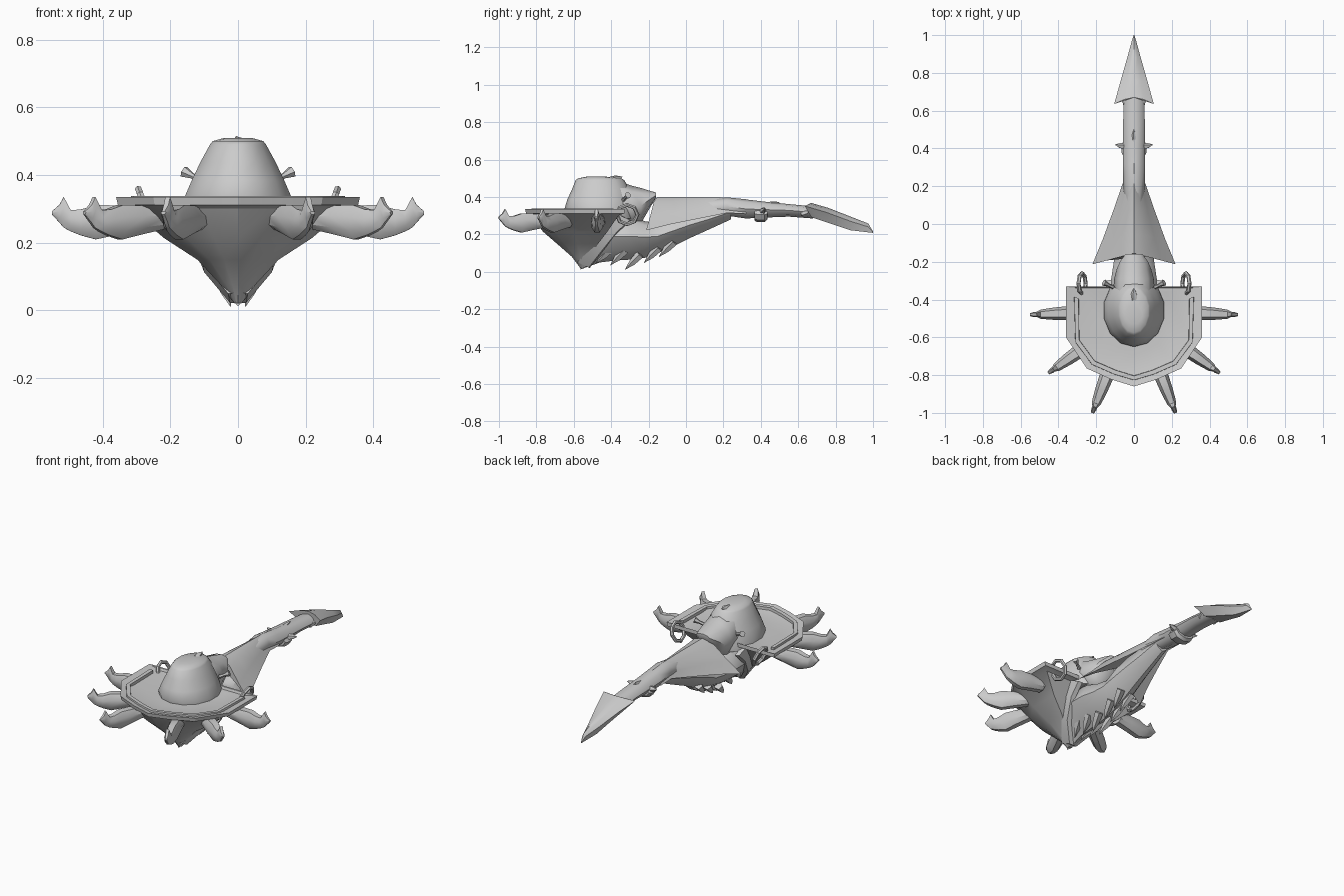
import bpy, bmesh, math
from mathutils import Vector, Matrix

if "Cube" in bpy.data.objects:
    bpy.data.objects.remove(bpy.data.objects["Cube"])

gray = bpy.data.materials.new("stone_gray")
gray.diffuse_color = (0.6, 0.6, 0.6, 1)
gray.use_nodes = True
gray.node_tree.nodes["Principled BSDF"].inputs["Base Color"].default_value = gray.diffuse_color


def loft(name, rings, cap=True, closed=True, angle=35, matrix=None):
    """Skin a list of equal-length point rings."""
    bm = bmesh.new()
    rows = [[bm.verts.new(p) for p in r] for r in rings]
    n = len(rows[0])
    for a, b in zip(rows, rows[1:]):
        for i in range(n if closed else n - 1):
            j = (i + 1) % n
            bm.faces.new((a[i], a[j], b[j], b[i]))
    if cap:
        bm.faces.new(rows[0][::-1])
        bm.faces.new(rows[-1])
    bmesh.ops.remove_doubles(bm, verts=bm.verts, dist=1e-4)
    bmesh.ops.recalc_face_normals(bm, faces=bm.faces)
    me = bpy.data.meshes.new(name)
    bm.to_mesh(me)
    bm.free()
    me.materials.append(gray)
    ob = bpy.data.objects.new(name, me)
    bpy.context.collection.objects.link(ob)
    if matrix:
        me.transform(matrix)
    bpy.ops.object.select_all(action='DESELECT')
    ob.select_set(True)
    bpy.context.view_layer.objects.active = ob
    bpy.ops.object.shade_smooth_by_angle(angle=math.radians(angle))
    return ob


def oval(y, hw, zt, zb, n=8):
    """Upright oval ring across the y axis."""
    c, h = (zt + zb) / 2, (zt - zb) / 2
    return [(hw * math.sin(2 * math.pi * i / n), y, c + h * math.cos(2 * math.pi * i / n)) for i in range(n)]


def tube(name, secs, n=8, **kw):
    return loft(name, [oval(*s, n=n) for s in secs], **kw)


def mirror(ob):
    m = ob.modifiers.new("mirror", 'MIRROR')
    m.use_mirror_merge = False


def spike(name, a, b, r, n=5, tip=0.001):
    """Tapered thorn from a to b, mirrored when off-centre."""
    a, b = Vector(a), Vector(b)
    rot = (b - a).to_track_quat('Z', 'Y').to_matrix().to_4x4()
    d = (b - a).length
    ring = lambda q, z: [(q * math.cos(2 * math.pi * i / n), q * math.sin(2 * math.pi * i / n), z) for i in range(n)]
    ob = loft(name, [ring(r, 0), ring(r * .8, d * .5), ring(tip, d)], matrix=Matrix.Translation(a) @ rot)
    if abs(a.x) > .001:
        mirror(ob)
    return ob


# Shield-shaped dish: outline in plan, t runs 0 (back) to 1 (front)
half = [(.36, 0), (.36, .51), (.25, .82), (.12, .93), (0, 1)]
outline = half + [(-x, t) for x, t in half[-2::-1]]


def layer(hw, yb, yf, z):
    return [(x / .36 * hw, yb + (yf - yb) * t, z) for x, t in outline]


loft("dish", [layer(.05, -.40, -.62, .314), layer(.17, -.36, -.69, .314),
              layer(.28, -.34, -.79, .318), layer(.345, -.335, -.845, .332),
              layer(.36, -.33, -.86, .335), layer(.355, -.33, -.855, .312),
              layer(.32, -.36, -.83, .302), layer(.22, -.42, -.765, .215),
              layer(.12, -.47, -.69, .15), layer(.055, -.51, -.61, .08),
              layer(.01, -.54, -.565, .02)], angle=28)

# Raised U-shaped ridge on the dish
ridge = [(.305, -.39), (.30, -.62), (.215, -.735), (.1, -.785), (0, -.815)]
ridge += [(-x, y) for x, y in ridge[-2::-1]]
rings = []
for x, y in ridge:
    d = (Vector((x, y)) - Vector((0, -.45))).normalized() * .014
    rings.append([(x + d.x * s, y + d.y * s, z) for s, z in ((-1, .305), (-.8, .337), (.8, .338), (1, .305))])
loft("dish_ridge", rings)


# Six hooked claws around the dish, boxy in section
def claw_ring(r, w, zt, zb):
    c = (zt + zb) / 2
    right = [(w * .55, r, zt), (w, r, c + (zt - c) * .3), (w * .9, r, c - (c - zb) * .5), (w * .4, r, zb)]
    return right + [(-x, y, z) for x, y, z in right[::-1]]


for i, (a, b) in enumerate([((.30, -.47), (.55, -.48)), ((.25, -.645), (.455, -.79)), ((.13, -.768), (.22, -1.0))]):
    d = Vector(b) - Vector(a)
    m = Matrix.Translation((a[0], a[1], 0)) @ Matrix.Rotation(math.atan2(d.y, d.x) - math.pi / 2, 4, 'Z')
    secs = [(-.03, .038, .30, .24), (.05, .037, .31, .225), (.12, .033, .312, .21), (.165, .028, .298, .222),
            (.195, .024, .297, .234), (.215, .014, .335, .245), (.228, .014, .312, .26), (.25, .008, .293, .284)]
    mirror(loft("claw_%d" % (i + 1), [claw_ring(*s) for s in secs], matrix=m))

# Domed head with pointed front
head = [(math.sin(a), -math.cos(a)) for a in [2 * math.pi * i / 14 for i in range(14)]]


def head_ring(hw, yf, yb, z):
    c, h = (yf + yb) / 2, (yb - yf) / 2
    return [(x * hw, c + y * h, z) for x, y in head]


loft("head_dome", [head_ring(.165, -.635, -.27, .285), head_ring(.162, -.65, -.27, .335),
                   head_ring(.140, -.635, -.28, .385), head_ring(.113, -.61, -.30, .44),
                   head_ring(.085, -.59, -.33, .49), head_ring(.077, -.575, -.345, .5),
                   head_ring(.045, -.53, -.43, .509)], angle=40)
tube("head_back", [(-.42, .08, .50, .28), (-.35, .11, .48, .25), (-.29, .105, .46, .24), (-.24, .092, .448, .26),
                   (-.2, .075, .435, .33), (-.16, .045, .424, .395)], angle=50)
spike("head_crest", (0, -.40, .49), (0, -.34, .508), .022)
spike("head_horn", (.11, -.335, .385), (.16, -.31, .41), .011, n=6, tip=.018)


# Keeled belly running back under the wing: narrow top, V-shaped bottom
def keel(y, hw, zt, zm, zb):
    right = [(0, y, zt), (hw * .7, y, zt - (zt - zm) * .25), (hw, y, zm), (hw * .62, y, zb + (zm - zb) * .42)]
    return right + [(0, y, zb)] + [(-x, b, z) for x, b, z in right[:0:-1]]


loft("belly", [keel(*s) for s in [
    (-.565, .008, .04, .026, .012), (-.53, .05, .16, .09, .025), (-.46, .105, .27, .17, .05),
    (-.38, .122, .31, .19, .06), (-.3, .122, .30, .19, .065), (-.22, .11, .27, .185, .075),
    (-.15, .10, .26, .19, .10), (-.08, .09, .31, .215, .13), (.02, .075, .35, .25, .18),
    (.12, .06, .36, .28, .225), (.24, .045, .37, .32, .28)]], angle=50)
# Diagonal jaw straps on the flanks
strap = [(.135, -.33, .29), (.128, -.40, .225), (.09, -.48, .125), (.014, -.55, .035)]
mirror(loft("flank_strap", [[(x - .015, y - .035, z + .02), (x + .015, y - .03, z + .015),
                             (x + .01, y + .03, z - .012), (x - .015, y + .035, z - .015)] for x, y, z in strap]))
# Row of forward-leaning belly teeth
for i, (y, z) in enumerate([(-.48, .045), (-.405, .035), (-.325, .012), (-.225, .048), (-.145, .08)]):
    spike("belly_tooth_%d" % (i + 1), (.05 - .003 * i, y + .08, z + .08), (.022, y, z), .024)

# Roof-shaped wing narrowing into the tail


def roof(y, skew, w, top, eave):
    h = top - eave
    prof = [(0, top), (.3, top - h * .15), (.65, top - h * .6), (1, eave)]
    under = [(.55, eave + h * .36), (0, top - h * .3)]
    right = [(x * w, y - skew * x, z) for x, z in prof + under]
    return right + [(-x, yy, z) for x, yy, z in right[-2:0:-1]]


loft("wing", [roof(-.155, .058, .22, .4, .222), roof(-.05, .03, .165, .4, .255), roof(.08, .01, .11, .4, .285),
              roof(.22, 0, .058, .398, .315), roof(.32, 0, .055, .388, .31)], angle=40)
tube("tail", [(.12, .05, .39, .27), (.22, .058, .398, .30), (.32, .058, .387, .285), (.42, .057, .375, .29),
              (.55, .057, .362, .295), (.68, .055, .35, .285)], angle=50)
# Collar and thorns on the tail
tube("tail_collar", [(.365, .06, .345, .275), (.38, .066, .35, .265), (.42, .066, .345, .265), (.435, .058, .34, .28)])
spike("tail_thorn", (.05, .41, .325), (.10, .42, .335), .018)
spike("tail_lower_thorn", (.04, .62, .31), (.06, .67, .325), .016)
spike("tail_stud", (0, .44, .36), (0, .50, .372), .014)

# Arrowhead tip with swept barbs


def blade(y, skew, w, top, edge, low):
    right = [(0, y, top), (w * .5, y - skew * .3, top - (top - edge) * .35), (w, y - skew, edge), (w * .5, y, low)]
    return right + [(0, y, low)] + [(-a, b, c) for a, b, c in right[:0:-1]]


loft("tail_arrowhead", [blade(.67, .035, .105, .368, .352, .292), blade(.76, .01, .073, .342, .318, .262),
                        blade(.88, 0, .036, .295, .27, .222), blade(.975, 0, .01, .258, .24, .211),
                        blade(1.0, 0, .002, .215, .212, .208)])

# Hanging rings at the back corners
N, M, R, T = 8, 6, .055, .011
ring = []
for i in range(N + 1):
    a = 2 * math.pi * i / N
    tilt = [2 * math.pi * k / M for k in range(M)]
    ring.append([(T * math.sin(t), (R + T * math.cos(t)) * math.cos(a), (R + T * math.cos(t)) * math.sin(a))
                 for t in tilt])
mirror(loft("side_ring", ring, cap=False,
            matrix=Matrix.Translation((.275, -.315, .306)) @ Matrix.Rotation(math.radians(20), 4, 'Y')))
